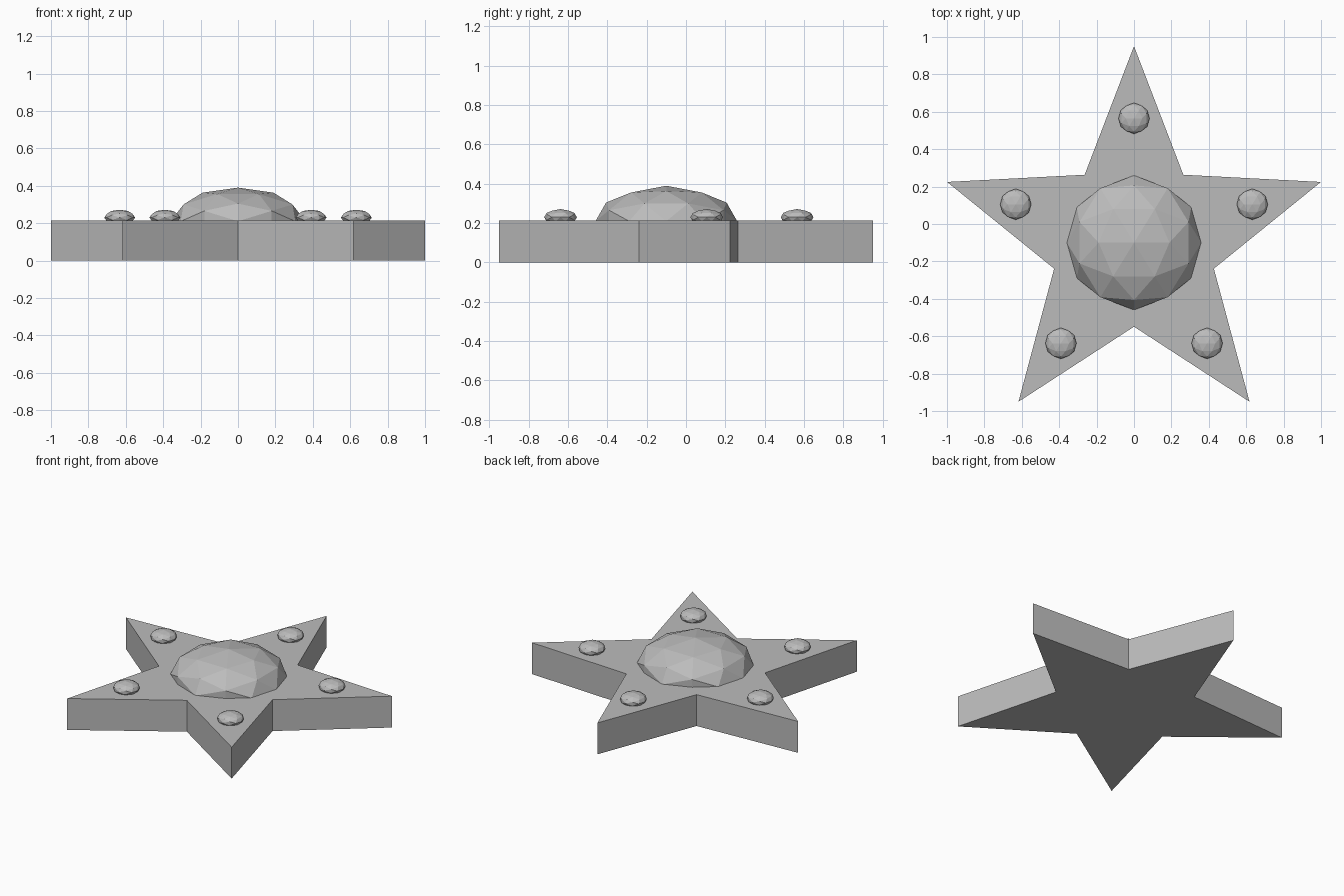
import bpy, bmesh
from math import sin, cos, pi, sqrt
from mathutils import Vector

cube = bpy.data.objects.get("Cube")
if cube:
    bpy.data.objects.remove(cube, do_unlink=True)

CENTRE_Y = -0.10
TOP = 0.213

grey = bpy.data.materials.new("plain_grey")
grey.use_nodes = True
grey.diffuse_color = (0.5, 0.5, 0.5, 1)
grey.node_tree.nodes["Principled BSDF"].inputs["Base Color"].default_value = (0.5, 0.5, 0.5, 1)


def add_object(name, bm, location):
    bmesh.ops.recalc_face_normals(bm, faces=bm.faces[:])
    mesh = bpy.data.meshes.new(name)
    bm.to_mesh(mesh)
    bm.free()
    mesh.materials.append(grey)
    obj = bpy.data.objects.new(name, mesh)
    obj.location = location
    bpy.context.collection.objects.link(obj)
    return obj


def star_body(outer, inner, height):
    """Five-pointed outline, extruded upwards."""
    bm = bmesh.new()
    ring = []
    for i in range(10):
        r = inner if i % 2 else outer
        a = pi / 2 + i * pi / 5
        ring.append(bm.verts.new((r * cos(a), r * sin(a), 0)))
    base = bm.faces.new(ring)
    top = bmesh.ops.extrude_face_region(bm, geom=[base], use_keep_orig=True)
    moved = [g for g in top["geom"] if isinstance(g, bmesh.types.BMVert)]
    bmesh.ops.translate(bm, verts=moved, vec=(0, 0, height))
    return add_object("star_body", bm, (0, CENTRE_Y, 0))


def faceted_gem(name, radius, location):
    """Flattened 80-sided ball whose top edge runs along x."""
    bm = bmesh.new()
    phi = (1 + sqrt(5)) / 2
    for s in (-1, 1):
        for t in (-phi, phi):
            for co in ((s, 0, t), (0, t, s), (t, s, 0)):
                bm.verts.new(co)
    bmesh.ops.convex_hull(bm, input=bm.verts[:])
    bmesh.ops.subdivide_edges(bm, edges=bm.edges[:], cuts=1, use_grid_fill=True)
    for v in bm.verts:
        v.co = v.co.normalized() * radius
        v.co.z *= 0.5
    return add_object(name, bm, location)


# Body and large central dome
star_body(1.051, 0.449, TOP)
faceted_gem("centre_dome", 0.36, Vector((0, CENTRE_Y, 0.21)))

# One small stud on each arm
for i in range(5):
    a = pi / 2 + i * 2 * pi / 5
    faceted_gem(f"arm_stud_{i + 1}", 0.083,
                Vector((0.665 * cos(a), CENTRE_Y + 0.665 * sin(a), 0.23)))
